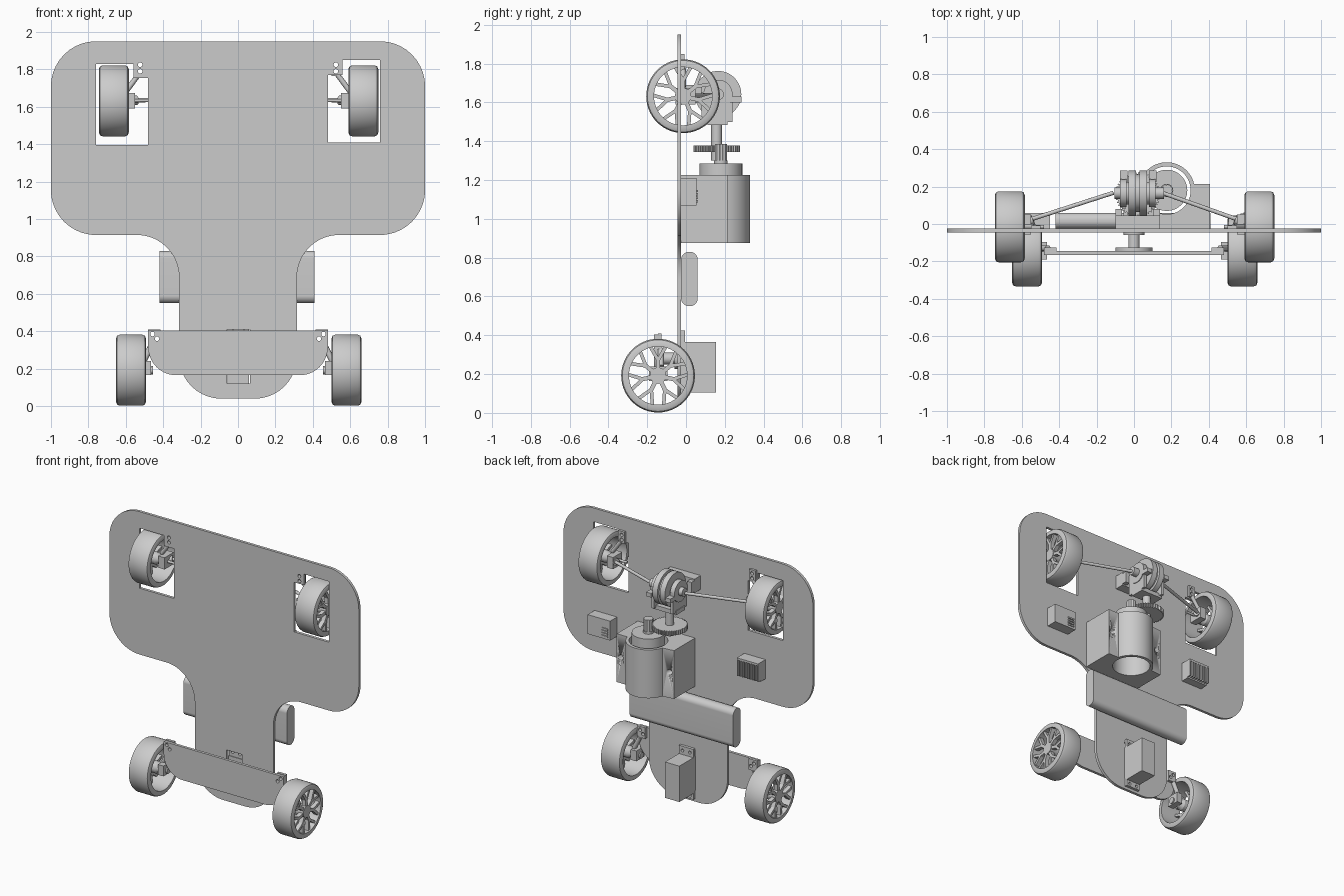
import bpy, bmesh
from math import sin, cos, tan, pi, radians
from mathutils import Vector, Matrix

if "Cube" in bpy.data.objects:
    bpy.data.objects.remove(bpy.data.objects["Cube"])

grey = bpy.data.materials.new("plain grey")
grey.use_nodes = True
grey.diffuse_color = (0.6, 0.6, 0.6, 1)
grey.node_tree.nodes["Principled BSDF"].inputs["Base Color"].default_value = (0.6, 0.6, 0.6, 1)


def finish(name, bm):
    """Turn a bmesh into a named, grey, sharp-edged smooth object."""
    bmesh.ops.remove_doubles(bm, verts=bm.verts, dist=1e-5)
    bmesh.ops.recalc_face_normals(bm, faces=bm.faces)
    mesh = bpy.data.meshes.new(name)
    bm.to_mesh(mesh)
    bm.free()
    ob = bpy.data.objects.new(name, mesh)
    bpy.context.collection.objects.link(ob)
    mesh.materials.append(grey)
    bpy.ops.object.select_all(action='DESELECT')
    ob.select_set(True)
    bpy.context.view_layer.objects.active = ob
    bpy.ops.object.shade_smooth_by_angle(angle=radians(35))
    return ob


def add_box(bm, x, y, z, turn=Matrix()):
    size = Matrix.Diagonal((x[1] - x[0], y[1] - y[0], z[1] - z[0], 1))
    mid = Matrix.Translation([(a + b) / 2 for a, b in (x, y, z)])
    bmesh.ops.create_cube(bm, size=1, matrix=turn @ mid @ size)


def add_rod(bm, a, b, r, r2=None, n=32):
    a, b = Vector(a), Vector(b)
    spin = (b - a).to_track_quat('Z', 'Y').to_matrix().to_4x4()
    bmesh.ops.create_cone(bm, cap_ends=True, segments=n, radius1=r, radius2=r2 or r,
                          depth=(b - a).length, matrix=Matrix.Translation((a + b) / 2) @ spin)


def box(name, x, y, z):
    bm = bmesh.new()
    add_box(bm, x, y, z)
    return finish(name, bm)


def rod(name, a, b, r, r2=None, n=32):
    bm = bmesh.new()
    add_rod(bm, a, b, r, r2, n)
    return finish(name, bm)


def rounded(corners, steps=12):
    """Closed outline from (x, y, radius) corners."""
    out = []
    for i, (x, y, r) in enumerate(corners):
        p = Vector((x, y))
        if not r:
            out.append(p)
            continue
        u = (Vector(corners[i - 1][:2]) - p).normalized()
        v = (Vector(corners[(i + 1) % len(corners)][:2]) - p).normalized()
        half = u.angle(v) / 2
        c = p + (u + v).normalized() * r / sin(half)
        a, b = p + u * r / tan(half) - c, p + v * r / tan(half) - c
        out += [c + a.lerp(b, k / steps).normalized() * r for k in range(steps + 1)]
    return out


def mirrored(half):
    return rounded(half + [(-x, y, r) for x, y, r in reversed(half)])


def circle(x, y, r, n=24, start=0, end=2 * pi):
    return [(x + r * cos(start + (end - start) * k / n), y + r * sin(start + (end - start) * k / n))
            for k in range(n)]


def rect(x0, x1, y0, y1):
    return [(x0, y0), (x1, y0), (x1, y1), (x0, y1)]


def sheet(name, outlines, lo, hi, axis='Y'):
    """Extrude an outline with holes between lo and hi along an axis."""
    cu = bpy.data.curves.new(name, 'CURVE')
    cu.dimensions, cu.fill_mode, cu.extrude = '2D', 'BOTH', (hi - lo) / 2
    for pts in outlines:
        s = cu.splines.new('POLY')
        s.points.add(len(pts) - 1)
        for sp, p in zip(s.points, pts):
            sp.co = (p[0], p[1], 0, 1)
        s.use_cyclic_u = True
    tmp = bpy.data.objects.new(name + "_outline", cu)
    bpy.context.collection.objects.link(tmp)
    bpy.context.view_layer.update()
    bm = bmesh.new()
    bm.from_mesh(tmp.to_mesh())
    tmp.to_mesh_clear()
    bpy.data.objects.remove(tmp)
    bpy.data.curves.remove(cu)
    mid = (lo + hi) / 2
    move = {'Y': Matrix.Translation((0, mid, 0)) @ Matrix.Rotation(pi / 2, 4, 'X'),
            'X': Matrix.Translation((mid, 0, 0)) @ Matrix.Rotation(pi / 2, 4, 'Z') @ Matrix.Rotation(pi / 2, 4, 'X'),
            'Z': Matrix.Translation((0, 0, mid))}[axis]
    bm.transform(move)
    return finish(name, bm)


def wheel(name, x, y, z, side):
    """Hollow tyre with forked spokes on the outer face and an open back."""
    R, W, rim = 0.19, 0.08, 0.15
    bm = bmesh.new()
    profile = [(-W, rim), (-W, R - .02), (-W + .006, R - .006), (-W + .02, R),
               (W - .02, R), (W - .006, R - .006), (W, R - .02), (W, rim)]
    vs = [bm.verts.new((a, 0, r)) for a, r in profile]
    es = [bm.edges.new((vs[i - 1], vs[i])) for i in range(len(vs))]
    bmesh.ops.spin(bm, geom=vs + es, cent=(0, 0, 0), axis=(1, 0, 0), angle=2 * pi, steps=56)
    for k in range(7):
        turn = Matrix.Rotation(2 * pi * k / 7, 4, 'X')
        add_box(bm, (.04, .07), (-.011, .011), (.03, .095), turn)
        for s in (-1, 1):
            fork = turn @ Matrix.Translation((0, 0, .08)) @ Matrix.Rotation(s * .52, 4, 'X')
            add_box(bm, (.04, .07), (-.009, .009), (0, .085), fork)
    add_rod(bm, (-.03, 0, 0), (.074, 0, 0), .042)
    add_rod(bm, (-.06, 0, 0), (-.03, 0, 0), .025, .042)
    bm.transform(Matrix.Translation((x, y, z)) @ Matrix.Diagonal((side, 1, 1, 1)))
    return finish(name, bm)


# Chassis plate with wheel windows, bolt holes and servo slot
holes = [[(-.76, 1.395), (-.48, 1.395), (-.48, 1.755), (-.56, 1.755), (-.56, 1.83), (-.76, 1.83)],
         [(.76, 1.41), (.48, 1.41), (.48, 1.77), (.56, 1.77), (.56, 1.85), (.76, 1.85)],
         rect(-.06, .065, .12, .41)]
holes += [circle(s * .523, z, .012) for s in (-1, 1) for z in (1.79, 1.825)]
sheet("chassis_plate", [mirrored([(1, 1.95, .24), (1, .915, .24), (.315, .915, .225),
                                  (.315, .04, .225)])] + holes, -.045, -.025)

# Steering beam and its pivot
beam_holes = [circle(s * x, z, .012) for s in (-1, 1) for x, z in ((.457, .385), (.433, .36))]
sheet("steering_beam", [mirrored([(.48, .405, 0), (.48, .165, .15)])] + beam_holes, -.165, -.145)
rod("pivot_disc", (0, -.145, .28), (0, -.125, .28), .1)
rod("pivot_shaft", (0, -.125, .28), (0, -.03, .28), .03)
rod("pivot_collar", (0, -.06, .28), (0, -.03, .28), .055)

# Steering servo with flanges
box("servo_body", (-.055, .06), (-.03, .155), (.105, .365))
for label, z0, z1, zh in (("lower", .06, .105, .082), ("upper", .365, .425, .395)):
    sheet("servo_flange_" + label, [rect(-.055, .06, z0, z1)] +
          [circle(x, zh, .011) for x in (-.027, .032)], -.025, -.005)

# Battery pack with round edges
sheet("battery_pack", [rounded([(-.025, .55, .04), (.06, .55, .04), (.06, .83, .04), (-.025, .83, .04)])],
      -.42, .41, 'X')

# Motor mount: block merged with a bored sleeve, then two bolt holes
mx, my = .175, .18
sleeve = circle(mx, my, .15, 40, radians(13.5), radians(166.5))
mount = sheet("motor_mount", [[(-.055, -.025), (.405, -.025), (.405, .215)] + sleeve +
                              [(-.055, .215)], circle(mx, my, .128, 48)], .875, 1.225, 'Z')
for x in (-.02, .375):
    cutter = rod("bolt_hole_cutter", (x, .1, 1.06), (x, .3, 1.06), .02)
    cutter.hide_render = True
    mod = mount.modifiers.new("hole", 'BOOLEAN')
    mod.operation, mod.object, mod.solver = 'DIFFERENCE', cutter, 'EXACT'
    bpy.context.view_layer.objects.active = mount
    bpy.ops.object.modifier_apply(modifier=mod.name)
    bpy.data.objects.remove(cutter)
rod("motor_can", (mx, my, 1.08), (mx, my, 1.285), .11, n=48)
rod("motor_boss", (mx, my, 1.285), (mx, my, 1.3), .035)


# Gears
def gear(name, x, y, r, teeth, z0, z1):
    pts = []
    for k in range(teeth):
        for f, rr in ((0, r * .92), (.25, r * .92), (.5, r), (.75, r)):
            a = 2 * pi * (k + f) / teeth
            pts.append((x + rr * cos(a), y + rr * sin(a)))
    sheet(name, [pts], z0, z1, 'Z')


gx, gy = .02, .158
gear("spur_gear", gx, gy, .12, 44, 1.345, 1.377)
gear("motor_pinion", mx, my, .032, 12, 1.3, 1.385)
rod("gear_shaft", (gx, gy, 1.3), (gx, gy, 1.5), .028)

# Differential: stacked discs, cradle and mounting lugs
ax = 1.642
for name, x0, x1, r in (("right", -.03, .01, .12), ("left", .03, .07, .12),
                        ("middle", .01, .03, .1), ("right_flange", -.075, -.04, .075),
                        ("left_flange", .08, .115, .075), ("core", -.075, .115, .06),
                        ("outputs", -.105, .16, .03)):
    rod("differential_" + name, (x0, .165, ax), (x1, .165, ax), r, n=48)
box("differential_cradle_floor", (-.07, .11), (.11, .215), (1.485, 1.515))
for side, x in (("right", -.065), ("left", .09)):
    box("cradle_wall_" + side, (x, x + .02), (.08, .24), (1.5, 1.655))
    box("cradle_lug_" + side, (x - .01, x + .03), (.225, .285), (1.6, 1.63))
box("differential_base", (-.1, .14), (-.025, .045), (1.59, 1.69))
for side, x in (("right", -.1), ("left", .105)):
    box("base_lug_" + side, (x, x + .035), (.04, .08), (1.6, 1.68))

# Wheels with their knuckles, brackets and drive shafts
for side, s in (("left", 1), ("right", -1)):
    rx, fx = s * .667 + .003, s * .576 + .004
    wheel("rear_wheel_" + side, rx, -.015, 1.632, s)
    wheel("front_wheel_" + side, fx, -.144, .192, s)
    rod("drive_shaft_" + side, (.02 + s * .13, .167, 1.638), (s * .56, .022, 1.635), .011, n=16)
    rod("drive_joint_" + side, (s * .54, .025, 1.635), (s * .575, .01, 1.633), .025, n=20)
    rod("rear_axle_" + side, (s * .48, -.015, 1.634), (s * .64, -.015, 1.632), .009, n=16)
    box("rear_knuckle_" + side, sorted((s * .55, s * .6)), (-.055, .05), (1.59, 1.675))
    sheet("rear_bracket_" + side, [rect(*sorted((s * .5, s * .55)), 1.765, 1.85)] +
          [circle(s * .523, z, .012) for z in (1.79, 1.825)], -.025, -.008)
    rod("rear_arm_" + side, (s * .53, -.015, 1.775), (s * .6, -.015, 1.68), .014, n=12)
    box("front_knuckle_" + side, sorted((s * .465, s * .51)), (-.19, -.095), (.165, .24))
    rod("front_axle_" + side, (s * .455, -.144, .192), (s * .56, -.144, .192), .022, n=20)
    rod("front_arm_" + side, (s * .46, -.13, .33), (s * .505, -.13, .24), .016, n=12)
    sheet("front_bracket_" + side, [rect(*sorted((s * .415, s * .48)), .33, .41)] +
          [circle(s * x, z, .012) for x, z in ((.457, .385), (.433, .36))], -.145, -.125)

# Speed controller with cooling fins
box("controller_body", (-.62, -.45), (-.025, .035), (1.08, 1.22))
bm = bmesh.new()
for k in range(9):
    x = -.62 + k * .02
    add_box(bm, (x, x + .01), (.03, .06), (1.09, 1.205))
add_box(bm, (-.62, -.45), (.03, .06), (1.205, 1.22))
finish("controller_fins", bm)

# Receiver box with connector sockets
box("receiver_body", (.57, .75), (-.025, .055), (1.07, 1.21))
bm = bmesh.new()
for k in range(4):
    add_box(bm, (.585, .635), (.055, .062), (1.085 + k * .018, 1.096 + k * .018))
finish("receiver_sockets", bm)
